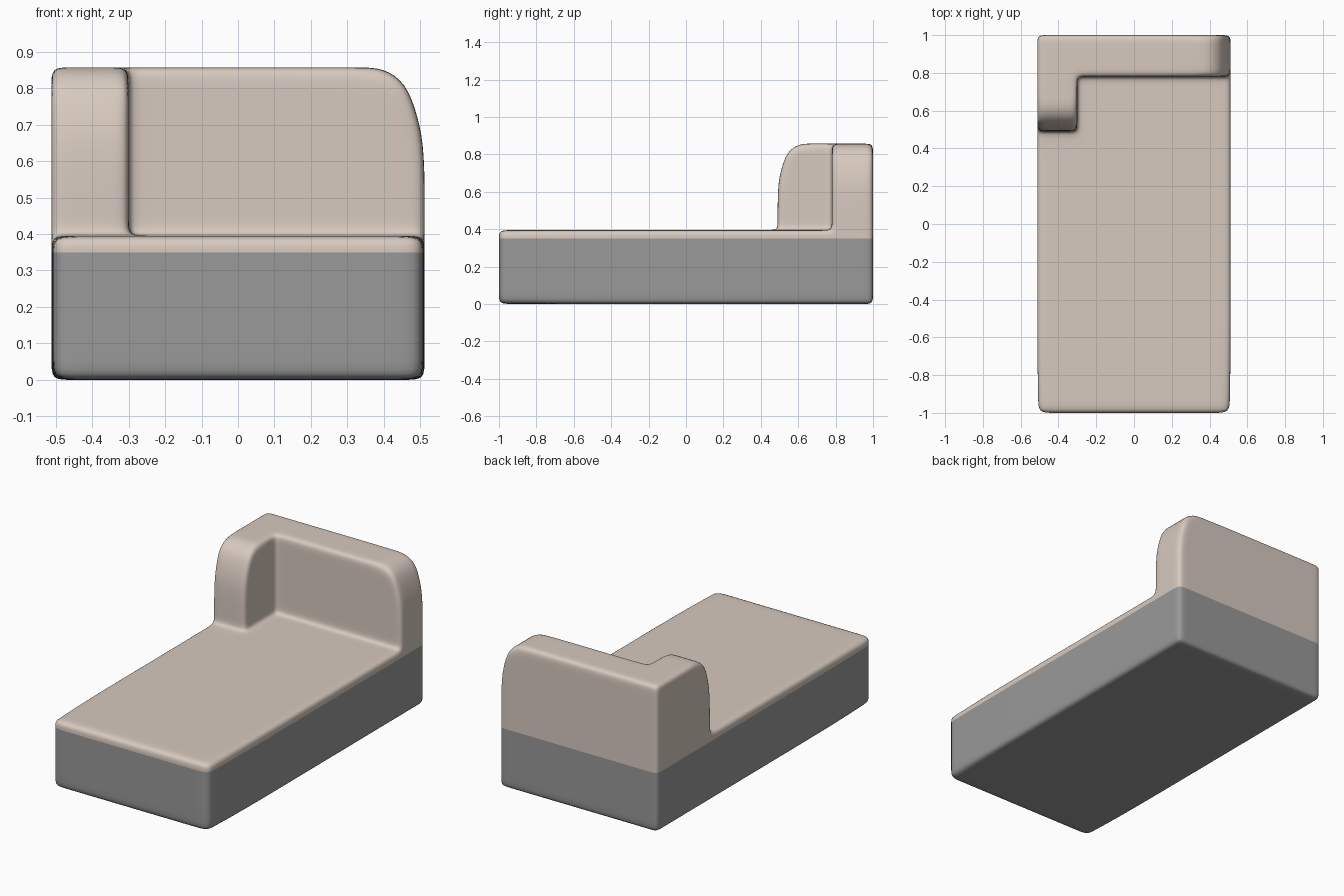
import bpy, bmesh

if "Cube" in bpy.data.objects:
    bpy.data.objects.remove(bpy.data.objects["Cube"])

# Grid lines of the soft-edged control cage
XS = [-0.512, -0.46, -0.35, -0.30, -0.25, 0.0, 0.33, 0.46, 0.512]
YS = [-1, -0.93, -0.7, -0.1, 0.44, 0.49, 0.54, 0.67, 0.73, 0.78, 0.83, 0.95, 1]
ZS = [0, 0.05, 0.30, 0.35, 0.395, 0.44, 0.63, 0.81, 0.857]
WRAP = {(0, 7): (0.018, 0.72), (0, 8): (0.05, 0.815),
        (1, 7): (0.085, 0.765), (1, 8): (0.115, 0.857)}


def filled(i, j, k):
    if not (0 <= i < len(XS) - 1 and 0 <= j < len(YS) - 1 and 0 <= k < len(ZS) - 1):
        return False
    x, y = (XS[i] + XS[i + 1]) / 2, (YS[j] + YS[j + 1]) / 2
    return k < 4 or y > 0.78 or (x < -0.30 and y > 0.49)


def place(i, j, k):
    x, y, z = XS[i], YS[j], ZS[k]
    # broad rounding at the front of the arm and the right end of the back
    if i <= 3 and (j - 5, k) in WRAP:
        u, z = WRAP[(j - 5, k)]
        y = 0.49 + u
    elif (8 - i, k) in WRAP:
        u, z = WRAP[(8 - i, k)]
        x = 0.512 - u
    # wider corners at the foot end
    if j <= 1 and abs(x) == 0.46:
        x *= 0.91
    if j <= 1 and abs(x) == 0.512:
        x *= 0.99
    return x, y, z


# Cage: outer faces of the filled cells
bm = bmesh.new()
verts = {}


def vert(key):
    if key not in verts:
        verts[key] = bm.verts.new(place(*key))
    return verts[key]


for i in range(len(XS) - 1):
    for j in range(len(YS) - 1):
        for k in range(len(ZS) - 1):
            if not filled(i, j, k):
                continue
            for axis in range(3):
                for side in (0, 1):
                    n = [i, j, k]
                    n[axis] += 2 * side - 1
                    if filled(*n):
                        continue
                    ring = []
                    for a, b in ((0, 0), (1, 0), (1, 1), (0, 1)):
                        c = [i, j, k]
                        c[axis] += side
                        c[(axis + 1) % 3] += a
                        c[(axis + 2) % 3] += b
                        ring.append(vert(tuple(c)))
                    f = bm.faces.new(ring if side else ring[::-1])
                    f.smooth = True
                    f.material_index = 0 if k >= 3 else 1
bmesh.ops.recalc_face_normals(bm, faces=bm.faces)

mesh = bpy.data.meshes.new("chaise_body")
bm.to_mesh(mesh)
bm.free()
for name, col in (("beige fabric", (0.68, 0.585, 0.52, 1)), ("grey base", (0.32, 0.32, 0.32, 1))):
    m = bpy.data.materials.new(name)
    m.diffuse_color = col
    m.use_nodes = True
    m.node_tree.nodes["Principled BSDF"].inputs["Base Color"].default_value = m.diffuse_color
    mesh.materials.append(m)
body = bpy.data.objects.new("chaise_body", mesh)
bpy.context.collection.objects.link(body)

# Soft upholstery
sub = body.modifiers.new("soften", 'SUBSURF')
sub.levels = sub.render_levels = 2
